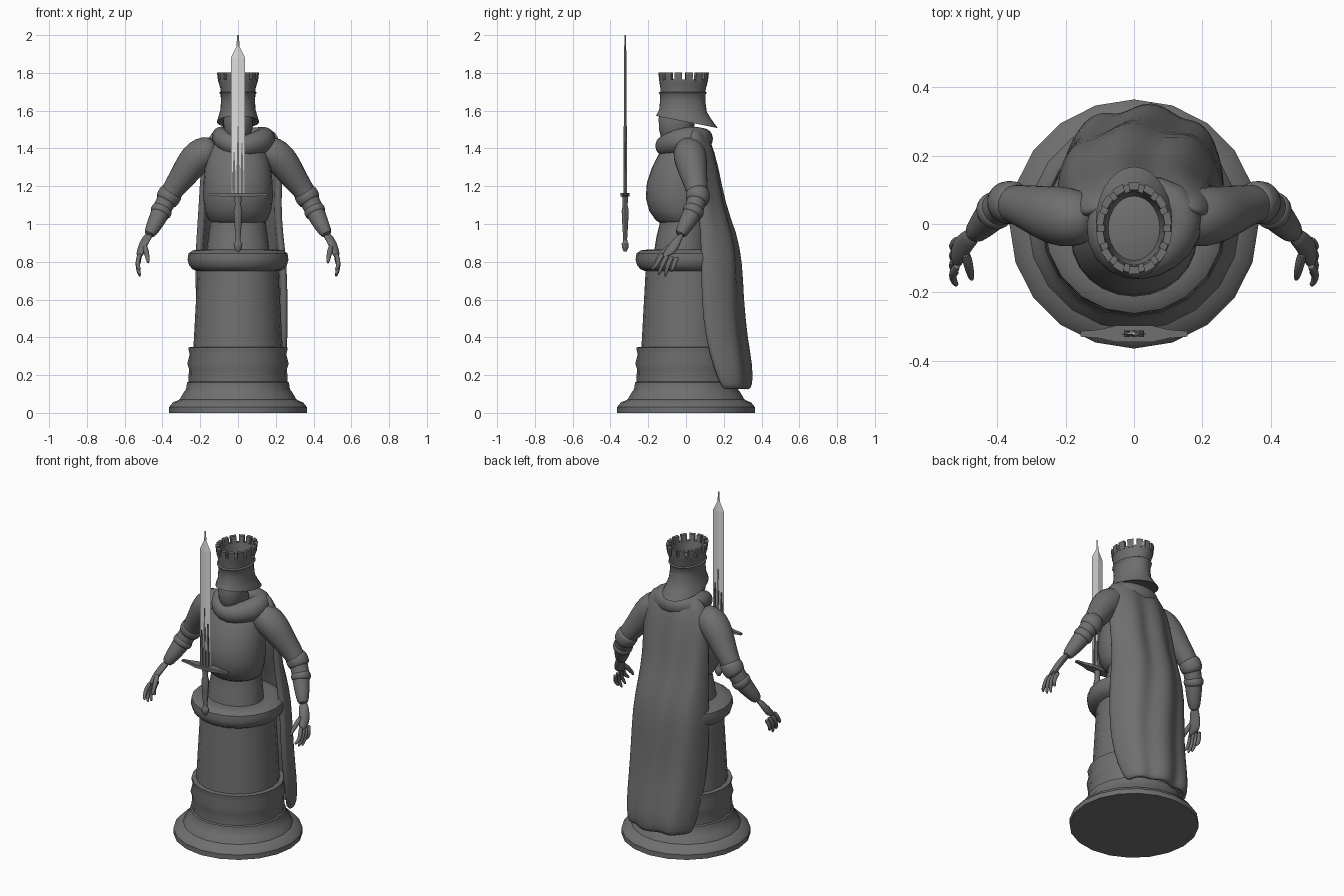
import bpy, bmesh, math
from mathutils import Vector

if "Cube" in bpy.data.objects:
    bpy.data.objects.remove(bpy.data.objects["Cube"])


def material(name, v):
    m = bpy.data.materials.new(name)
    m.diffuse_color = (v, v, v, 1)
    m.use_nodes = True
    m.node_tree.nodes["Principled BSDF"].inputs["Base Color"].default_value = m.diffuse_color
    return m


STONE = material("dark stone grey", 0.16)
STEEL = material("pale steel", 0.72)


def finish(name, bm, mat=STONE, angle=40, subsurf=0, solid=0):
    bmesh.ops.recalc_face_normals(bm, faces=bm.faces)
    me = bpy.data.meshes.new(name)
    bm.to_mesh(me)
    bm.free()
    me.materials.append(mat)
    ob = bpy.data.objects.new(name, me)
    bpy.context.collection.objects.link(ob)
    if solid:
        mod = ob.modifiers.new("thickness", 'SOLIDIFY')
        mod.thickness, mod.offset = solid, 0
    if subsurf:
        mod = ob.modifiers.new("smooth", 'SUBSURF')
        mod.levels = mod.render_levels = subsurf
    if angle:
        bpy.ops.object.select_all(action='DESELECT')
        ob.select_set(True)
        bpy.context.view_layer.objects.active = ob
        bpy.ops.object.shade_smooth_by_angle(angle=math.radians(angle))
    return ob


def skin(bm, rings, cap=True, loop=False):
    """Bridge rings of points with quads."""
    vs = [[bm.verts.new(p) for p in r] for r in rings]
    n = len(vs[0])
    pairs = list(zip(vs, vs[1:])) + ([(vs[-1], vs[0])] if loop else [])
    for a, b in pairs:
        for i in range(n):
            j = (i + 1) % n
            bm.faces.new((a[i], a[j], b[j], b[i]))
    if cap and not loop:
        bm.faces.new(vs[0])
        bm.faces.new(vs[-1])


def loft(name, rows, n=24, **kw):
    """Rows are z, half width, front y, back y and optional drop towards the back."""
    rings = []
    for z, rx, yf, yb, *drop in rows:
        d = drop[0] if drop else 0
        ring = []
        for i in range(n):
            a = 2 * math.pi * i / n
            s = math.sin(a)
            ring.append((rx * math.cos(a), (yf + yb) / 2 + (yb - yf) / 2 * s, z - d * s))
        rings.append(ring)
    bm = bmesh.new()
    skin(bm, rings)
    return finish(name, bm, **kw)


def tube_rings(path, n, loop=False):
    """Circles along a path of (x, y, z, radius)."""
    rings = []
    pts = [Vector(p[:3]) for p in path]
    for i, p in enumerate(pts):
        if loop:
            d = pts[(i + 1) % len(pts)] - pts[i - 1]
        else:
            d = pts[min(i + 1, len(pts) - 1)] - pts[max(i - 1, 0)]
        d.normalize()
        u = d.cross(Vector((0, 0, 1)) if loop else Vector((0.3, 1, 0))).normalized()
        v = d.cross(u)
        r = path[i][3]
        rings.append([p + r * (u * math.cos(2 * math.pi * k / n) + v * math.sin(2 * math.pi * k / n))
                      for k in range(n)])
    return rings


def tubes(name, paths, n=12, mirror=1, loop=False, subsurf=1):
    bm = bmesh.new()
    for path in paths:
        skin(bm, tube_rings([(x * mirror, y, z, r) for x, y, z, r in path], n, loop), loop=loop)
    return finish(name, bm, subsurf=subsurf, angle=60)


# Turned pedestal
PROFILE = [(0, .365), (.03, .365), (.055, .345), (.07, .31), (.105, .29), (.125, .275), (.16, .27),
           (.165, .262), (.235, .26), (.26, .268), (.31, .256), (.335, .262), (.347, .262), (.349, .236),
           (.75, .214), (.76, .24), (.78, .258), (.81, .267), (.845, .262), (.86, .24), (.865, .2)]
loft("pedestal", [(z, r, -r, r) for z, r in PROFILE], n=20, angle=35)

# Skirt and rounded breastplate
loft("skirt", [(.86, .166, -.168, .12), (.93, .158, -.157, .12), (1.0, .148, -.14, .11), (1.06, .14, -.14, .1)])
loft("breastplate", [(1.0, .13, -.13, .1), (1.02, .155, -.16, .11), (1.07, .175, -.195, .12),
                     (1.14, .185, -.213, .13), (1.22, .183, -.207, .13), (1.3, .175, -.18, .13),
                     (1.39, .15, -.135, .12), (1.46, .1, -.08, .09)], angle=60)
tubes("neck", [[(0, 0, 1.4, .085), (0, -.02, 1.47, .075), (0, -.03, 1.55, .075)]])

# Face under the helmet
loft("face", [(1.43, .03, -.11, -.03), (1.45, .055, -.13, .02), (1.5, .075, -.143, .04),
              (1.56, .08, -.145, .05), (1.62, .07, -.12, .05)], angle=60)

# Flared helmet and hollow crown
loft("helmet", [(1.545, .1, -.148, .155, .03), (1.54, .112, -.158, .168, .032), (1.575, .102, -.15, .13, .015),
                (1.6, .094, -.142, .11, .005), (1.65, .09, -.138, .102), (1.685, .092, -.138, .102),
                (1.695, .1, -.145, .11), (1.7, .092, -.137, .102)], n=28, angle=45)
loft("crown", [(1.69, .09, -.135, .1), (1.72, .094, -.136, .106), (1.765, .107, -.143, .118),
               (1.765, .086, -.12, .095), (1.69, .074, -.105, .08)], n=28, angle=35)
bm = bmesh.new()
COUNT = 14
for i in range(COUNT):
    rings = []
    for z, grow in ((1.755, 0), (1.803, .006)):
        ring = []
        for k, da, inner in ((0, -.15, 0), (1, .15, 0), (2, .15, 1), (3, -.15, 1)):
            a = 2 * math.pi * (i + .5) / COUNT + da
            rx, ry = (.085, .108) if inner else (.106, .13)
            ring.append(((rx + grow) * math.cos(a), -.0125 + (ry + grow) * math.sin(a), z))
        rings.append(ring)
    skin(bm, rings)
finish("battlements", bm, angle=0)

# Draped cowl, fuller over one shoulder
tubes("cowl", [[(-.10, -.05, 1.47, .05), (-.055, -.1, 1.42, .058), (.02, -.115, 1.405, .06),
                (.09, -.085, 1.425, .064), (.145, -.02, 1.445, .07), (.14, .05, 1.45, .07),
                (.07, .09, 1.45, .06), (-.03, .09, 1.45, .06), (-.09, .04, 1.465, .055)]],
      loop=True)

# Cape: rows are z, centre x, half width, edge y, back y
CAPE = [(1.5, .03, .12, .04, .07), (1.45, .03, .185, .01, .11), (1.3, .02, .2, .045, .15),
        (1.1, .01, .2, .06, .18), (.95, .01, .21, .075, .24), (.8, .015, .225, .08, .27),
        (.6, .02, .225, .08, .275), (.4, .025, .22, .1, .295), (.24, .025, .21, .145, .325),
        (.15, .022, .195, .18, .325), (.13, .022, .18, .2, .305)]
bm = bmesh.new()
N = 22
grid = []
for z, cx, w, ye, yb in CAPE:
    row = []
    for i in range(N + 1):
        t = math.pi * (i / N - .5)
        c = max(math.cos(t), 0)
        fold = .014 * c * math.sin(7 * t + 3 * z) * min(1, (1.55 - z) * 3)
        row.append(bm.verts.new((cx + w * math.sin(t), ye + (yb - ye) * c ** .75 + fold, z)))
    grid.append(row)
for a, b in zip(grid, grid[1:]):
    for i in range(N):
        bm.faces.new((a[i], a[i + 1], b[i + 1], b[i]))
finish("cape", bm, solid=.04, subsurf=1, angle=70)

# Arms, elbow guards, cuffs and hands
ARM = [(.11, .01, 1.41, .05), (.15, .015, 1.395, .082), (.205, .02, 1.365, .092), (.25, .03, 1.315, .085),
       (.3, .045, 1.24, .07), (.35, .06, 1.175, .058), (.385, .058, 1.115, .052),
       (.415, .03, 1.05, .052), (.45, -.01, .98, .04), (.475, -.035, .935, .03)]
ELBOW = [(.345, .06, 1.18, .058), (.355, .063, 1.165, .066), (.375, .063, 1.13, .066), (.388, .057, 1.11, .056)]
CUFF = [(.395, .048, 1.09, .05), (.402, .043, 1.077, .059), (.412, .034, 1.057, .058), (.417, .028, 1.045, .049)]
for side, m in (("right", 1), ("left", -1)):
    tubes(side + "_arm", [ARM], 14, m)
    tubes(side + "_elbow_guard", [ELBOW, CUFF], 14, m)
    bm = bmesh.new()
    palm = []
    for x, y, z, wide, thick in ((.468, -.03, .95, .028, .026), (.49, -.05, .915, .036, .026),
                                 (.513, -.078, .865, .05, .024), (.523, -.098, .825, .048, .018)):
        ring = []
        for k in range(10):
            a = 2 * math.pi * k / 10
            ring.append((m * (x + thick * math.cos(a)), y + wide * .92 * math.sin(a),
                         z + wide * .35 * math.sin(a)))
        palm.append(ring)
    skin(bm, palm)
    finish(side + "_palm", bm, subsurf=1, angle=60)
    fingers = []
    for k in range(4):
        y = -.14 + .026 * k
        ty = -.178 + .034 * k
        tz = (.755, .73, .722, .745)[k]
        fingers.append([(.517, y + .02, .845 - .006 * k, .013), (.53, y, .815 - .006 * k, .014),
                        (.532, (y + ty) / 2, .775 - .004 * k, .012), (.522, ty, tz + .01, .009),
                        (.518, ty, tz, .005)])
    fingers.append([(.495, -.08, .89, .016), (.485, -.12, .85, .016), (.478, -.15, .815, .012),
                    (.475, -.165, .79, .006)])
    tubes(side + "_fingers", fingers, 8, m)

# Floating sword
SY = -.322


def blade(name, rows, mat):
    """Diamond section blade from rows of z, half width and half depth."""
    b = bmesh.new()
    skin(b, [[(w, SY, z), (0, SY + d, z), (-w, SY, z), (0, SY - d, z)] for z, w, d in rows])
    return finish(name, b, mat, angle=0)


blade("sword_blade", [(1.15, .038, .008), (1.88, .038, .007), (1.94, .008, .005), (2.0, .005, .004)], STEEL)
for i, (x, top) in enumerate(((-.021, 1.38), (0, 1.52), (.021, 1.43))):
    b = bmesh.new()
    skin(b, [[(x + sx * w, SY + sy * .0095, z) for sx, sy in ((-1, -1), (1, -1), (1, 1), (-1, 1))]
             for z, w in ((1.16, .009), (1.25, .008), (top, .002))])
    finish("blade_groove_%d" % i, b, angle=0)

# Crossguard with wide middle
b = bmesh.new()
skin(b, [[(x, SY + sy * d, 1.155 + sz * h) for sy, sz in ((-1, -1), (1, -1), (1, 1), (-1, 1))]
         for x, d, h in ((-.157, .008, .005), (-.1, .013, .008), (-.055, .024, .01), (.055, .024, .01),
                         (.1, .013, .008), (.157, .008, .005))])
finish("crossguard", b, angle=0)

# Grip and pommel
GRIP = [(1.15, .02), (1.1, .016), (1.07, .023), (1.0, .019), (.92, .013), (.905, .015),
        (.895, .023), (.875, .021), (.855, .01)]
loft("grip", [(z, r, SY - r * .85, SY + r * .85) for z, r in GRIP], n=10, angle=40)
